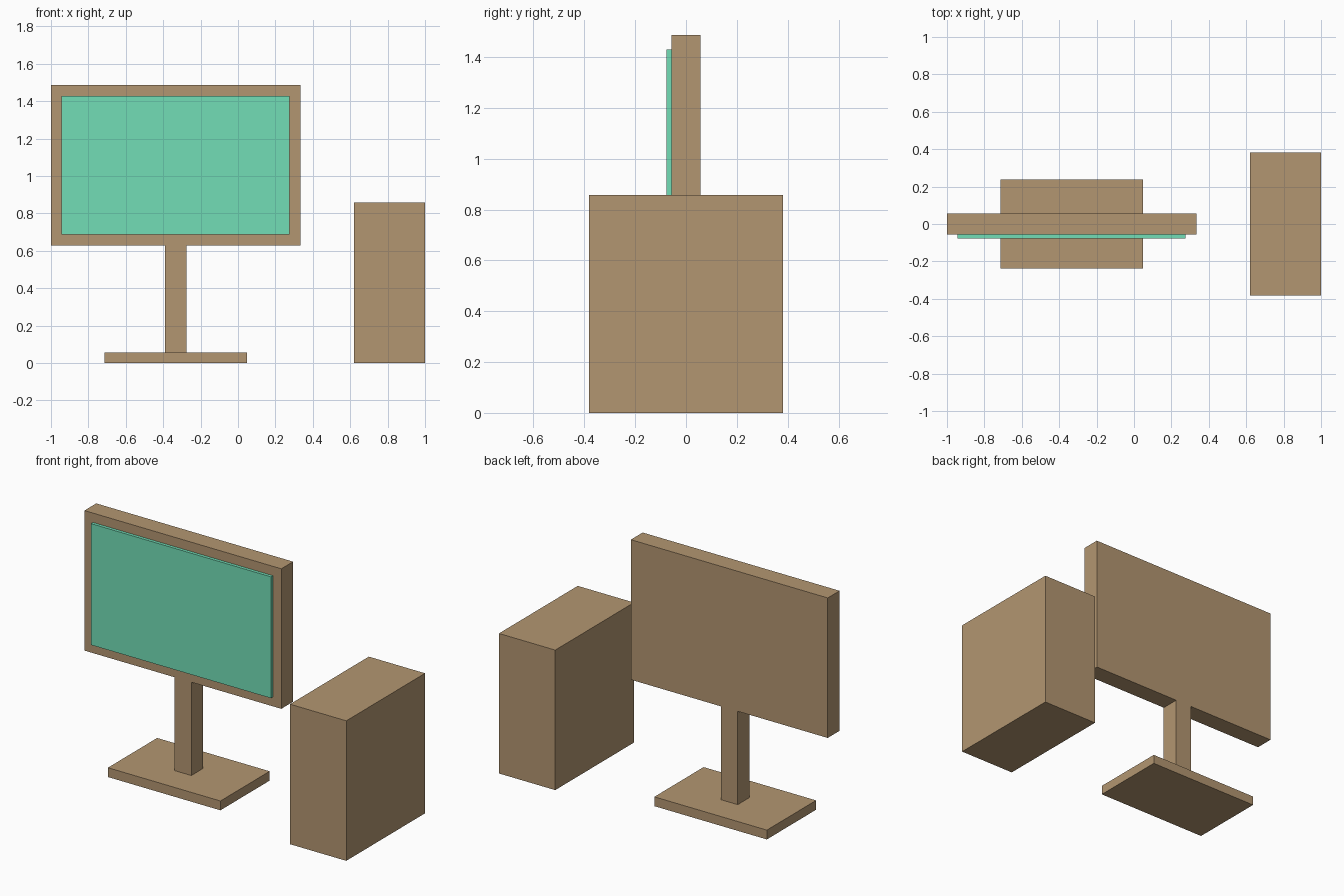
import bpy

if "Cube" in bpy.data.objects:
    bpy.data.objects.remove(bpy.data.objects["Cube"])

U = 2 / 210          # design unit: the whole set is 210 units wide
MX = -35             # centre line of the monitor


def material(name, rgb):
    m = bpy.data.materials.new(name)
    m.diffuse_color = (*rgb, 1)
    m.use_nodes = True
    m.node_tree.nodes["Principled BSDF"].inputs["Base Color"].default_value = m.diffuse_color
    return m


def box(name, centre, size, mat):
    bpy.ops.mesh.primitive_cube_add(size=1, location=[c * U for c in centre])
    ob = bpy.context.object
    ob.name = name
    ob.scale = [s * U for s in size]
    bpy.ops.object.transform_apply(location=False, rotation=False, scale=True)
    ob.data.materials.append(mat)
    return ob


casing = material("casing_tan", (0.45, 0.305, 0.165))
glass = material("screen_green", (0.17, 0.73, 0.47))

# Monitor stand
box("stand_base", (MX, 0, 3), (80, 50, 6), casing)
box("stand_neck", (MX, 0, 36), (12, 12, 60), casing)

# Monitor housing with the raised screen on its front
box("monitor_housing", (MX, 0, 111), (140, 12, 90), casing)
box("screen", (MX, -7, 111), (128, 2, 78), glass)

# Computer tower beside the monitor
box("computer_tower", (85, 0, 45), (40, 80, 90), casing)
